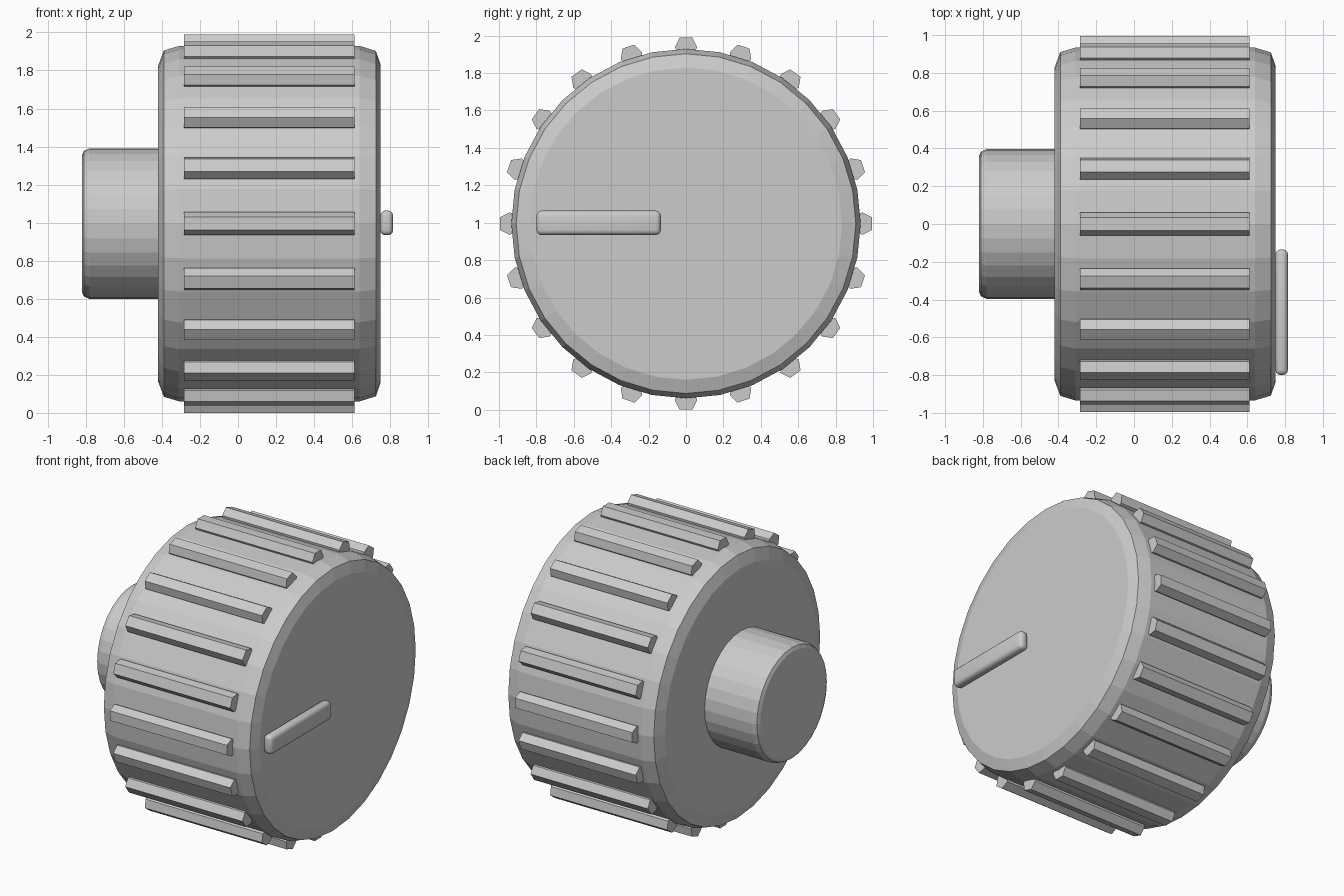
import bpy, bmesh, math
from mathutils import Matrix

if "Cube" in bpy.data.objects:
    bpy.data.objects.remove(bpy.data.objects["Cube"])

CZ = 0.995  # height of the knob axis, which runs along x

grey = bpy.data.materials.new("plain_grey")
grey.diffuse_color = (0.6, 0.6, 0.6, 1)
grey.use_nodes = True
grey.node_tree.nodes["Principled BSDF"].inputs["Base Color"].default_value = grey.diffuse_color


def finish(bm, name):
    bmesh.ops.recalc_face_normals(bm, faces=bm.faces[:])
    me = bpy.data.meshes.new(name)
    bm.to_mesh(me)
    bm.free()
    me.materials.append(grey)
    ob = bpy.data.objects.new(name, me)
    ob.location.z = CZ
    bpy.context.collection.objects.link(ob)
    return ob


def loft(rings, name):
    """Skin a list of closed rings and cap both ends."""
    bm = bmesh.new()
    vr = [[bm.verts.new(p) for p in ring] for ring in rings]
    n = len(vr[0])
    for a, b in zip(vr, vr[1:]):
        for i in range(n):
            j = (i + 1) % n
            bm.faces.new((a[i], a[j], b[j], b[i]))
    bm.faces.new(vr[0])
    bm.faces.new(vr[-1])
    return finish(bm, name)


def lathe(profile, name, n=32):
    """Turn (x, radius) points round the x axis."""
    return loft([[(x, r * math.sin(math.tau * i / n), r * math.cos(math.tau * i / n))
                  for i in range(n)] for x, r in profile], name)


# Main knob body with stepped rounded rims
lathe([(-0.42, 0.83), (-0.39, 0.91), (-0.31, 0.934),
       (0.64, 0.934), (0.725, 0.908), (0.75, 0.835)], "knob_body")

# Shaft at the back
lathe([(-0.82, 0.36), (-0.81, 0.383), (-0.78, 0.396), (-0.40, 0.396)], "shaft")

# Twenty grip ribs with a hexagonal section
section = [(-0.034, 0.995), (0.034, 0.995), (0.06, 0.943),
           (0.034, 0.89), (-0.034, 0.89), (-0.06, 0.943)]
for k in range(20):
    rib = loft([[(x, y, z) for y, z in section] for x in (-0.285, 0.612)],
               f"grip_rib_{k + 1}")
    rib.rotation_euler.x = math.tau * k / 20

# Rounded pointer bar on the face
bm = bmesh.new()
bmesh.ops.create_cube(bm, size=1, matrix=Matrix.Translation((0.782, -0.467, 0.004))
                      @ Matrix.Diagonal((0.066, 0.664, 0.13, 1)))
bmesh.ops.bevel(bm, geom=bm.edges[:], offset=0.026, segments=3,
                profile=0.5, affect='EDGES')
pointer = finish(bm, "pointer")
pointer.data.shade_smooth()
